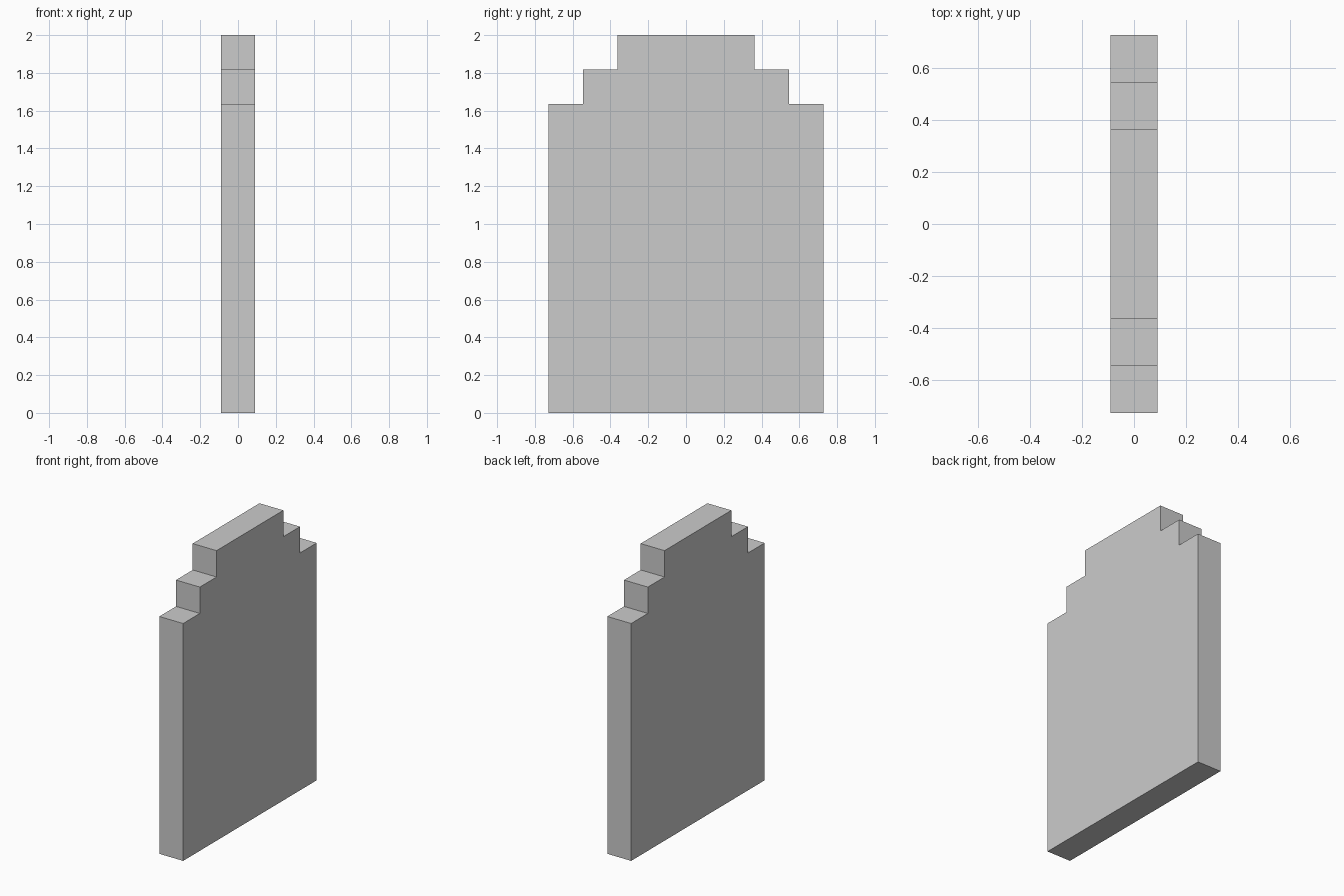
import bpy
import bmesh

if "Cube" in bpy.data.objects:
    bpy.data.objects.remove(bpy.data.objects["Cube"])

U = 2 / 11  # one step of the stepped top; the slab is 11 steps tall

# Right half of the stepped outline (y, z), in steps, then mirrored
half = [(4, 0), (4, 9), (3, 9), (3, 10), (2, 10), (2, 11)]
outline = half + [(-y, z) for y, z in reversed(half)]

# Extrude the outline along x to one step of thickness
bm = bmesh.new()
face = bm.faces.new([bm.verts.new((-U / 2, y * U, z * U)) for y, z in outline])
result = bmesh.ops.extrude_face_region(bm, geom=[face], use_keep_orig=True)
moved = [v for v in result["geom"] if isinstance(v, bmesh.types.BMVert)]
bmesh.ops.translate(bm, verts=moved, vec=(U, 0, 0))
bmesh.ops.recalc_face_normals(bm, faces=bm.faces[:])

# Stepped upright slab
mesh = bpy.data.meshes.new("stepped_slab")
bm.to_mesh(mesh)
bm.free()
slab = bpy.data.objects.new("stepped_slab", mesh)
bpy.context.collection.objects.link(slab)
